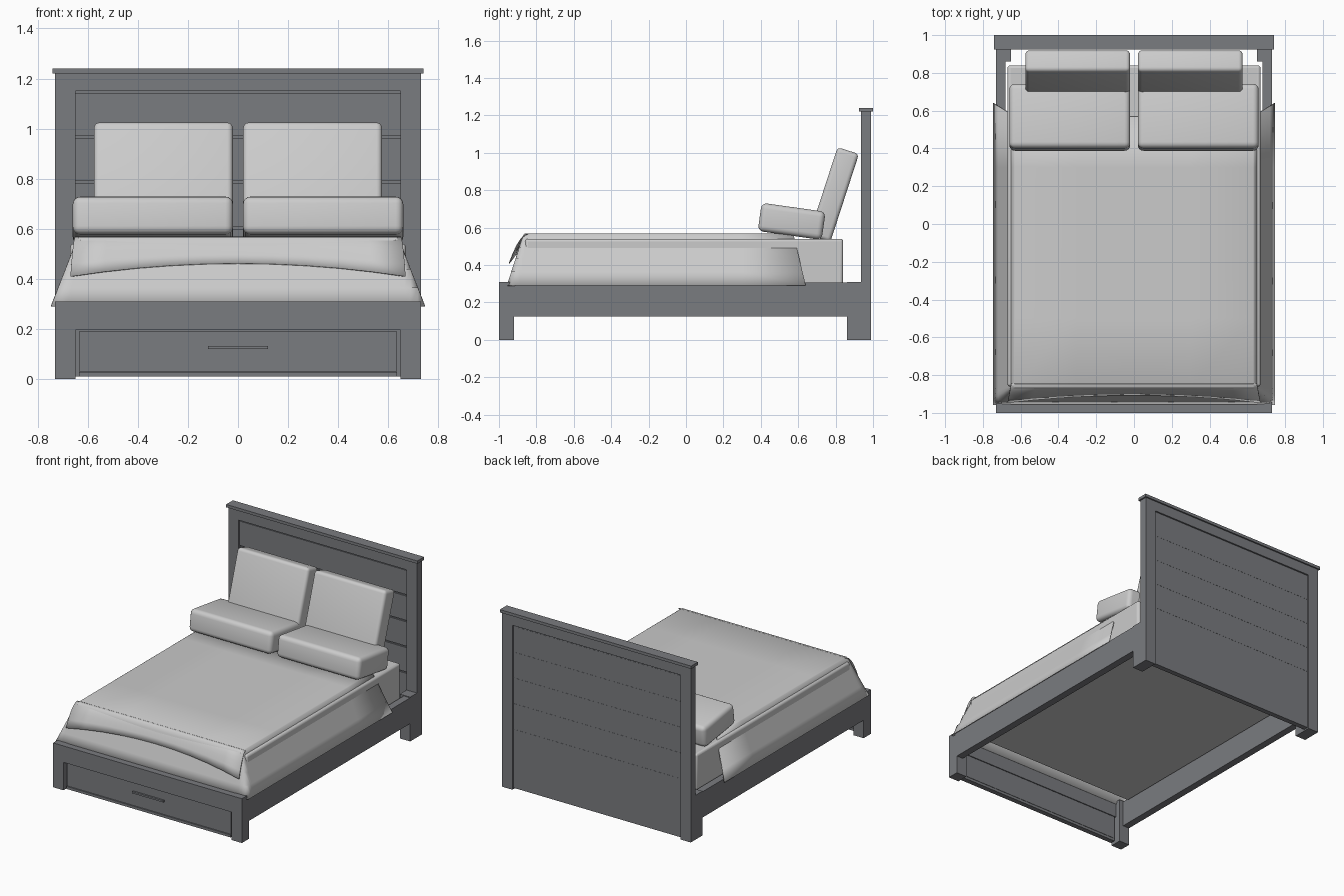
import bpy, bmesh, math
from mathutils import Matrix

if "Cube" in bpy.data.objects:
    bpy.data.objects.remove(bpy.data.objects["Cube"])

dark = bpy.data.materials.new("dark_grey_wood")
dark.diffuse_color = (0.195, 0.2, 0.215, 1)
dark.use_nodes = True
dark.node_tree.nodes["Principled BSDF"].inputs["Base Color"].default_value = dark.diffuse_color


def finish(name, bm, mat=None):
    bmesh.ops.recalc_face_normals(bm, faces=bm.faces)
    me = bpy.data.meshes.new(name)
    bm.to_mesh(me)
    bm.free()
    if mat:
        me.materials.append(mat)
    ob = bpy.data.objects.new(name, me)
    bpy.context.collection.objects.link(ob)
    return ob


def smooth(ob, angle=40):
    bpy.ops.object.select_all(action='DESELECT')
    ob.select_set(True)
    bpy.context.view_layer.objects.active = ob
    bpy.ops.object.shade_smooth_by_angle(angle=math.radians(angle))


def box(name, x, y, z, mat=dark):
    """Box from (min, max) ranges."""
    bm = bmesh.new()
    bmesh.ops.create_cube(bm, size=1)
    for v in bm.verts:
        v.co = [r[0] + (c + 0.5) * (r[1] - r[0]) for r, c in zip((x, y, z), v.co)]
    return finish(name, bm, mat)


def pair(name, x, y, z):
    """Left and right copies of a box."""
    box(name + "_right", x, y, z)
    box(name + "_left", (-x[1], -x[0]), y, z)


def pillow(name, size, loc, tilt, bevel):
    """Cushion pair: tilted rounded boxes."""
    for side, s in (("right", 1), ("left", -1)):
        bm = bmesh.new()
        bmesh.ops.create_cube(bm, size=1)
        for v in bm.verts:
            v.co = [a * b for a, b in zip(v.co, size)]
        bmesh.ops.bevel(bm, geom=bm.edges[:], offset=bevel, segments=4,
                        profile=0.5, affect='EDGES')
        bmesh.ops.transform(bm, matrix=Matrix.Translation((s * loc[0], loc[1], loc[2]))
                            @ Matrix.Rotation(math.radians(tilt), 4, 'X'), verts=bm.verts)
        smooth(finish(name + "_" + side, bm), 60)


def grid(name, us, vs, fn, thick):
    """Cloth surface from a parametric function."""
    bm = bmesh.new()
    rows = [[bm.verts.new(fn(u, v)) for u in us] for v in vs]
    for a, b in zip(rows, rows[1:]):
        for i in range(len(us) - 1):
            bm.faces.new((a[i], a[i + 1], b[i + 1], b[i]))
    ob = finish(name, bm)
    m = ob.modifiers.new("thickness", 'SOLIDIFY')
    m.thickness, m.offset = thick, 0
    smooth(ob, 60)
    return ob


# Headboard
pair("headboard_post", (0.65, 0.73), (0.935, 0.99), (0, 1.22))
box("headboard_cap", (-0.74, 0.74), (0.925, 1.0), (1.22, 1.24))
box("headboard_top_rail", (-0.65, 0.65), (0.935, 0.99), (1.15, 1.22))
box("headboard_backing", (-0.65, 0.65), (0.955, 0.979), (0.01, 1.15))
for i in range(4):
    top = 1.14 - 0.18 * i
    box(f"headboard_plank_{i + 1}", (-0.65, 0.65), (0.945, 0.98), (top - 0.17, top))
box("headboard_lower_panel", (-0.65, 0.65), (0.945, 0.98), (0.01, 0.42))

# Frame: legs, side rails, foot rail
pair("back_leg", (0.65, 0.73), (0.86, 0.935), (0, 0.31))
pair("front_leg", (0.65, 0.73), (-1.0, -0.92), (0, 0.31))
pair("side_rail", (0.68, 0.73), (-0.92, 0.86), (0.125, 0.305))
box("foot_rail", (-0.65, 0.65), (-1.0, -0.955), (0.195, 0.31))

# Drawer
box("drawer_front", (-0.635, 0.635), (-0.985, -0.955), (0.03, 0.19))
box("drawer_bottom_strip", (-0.635, 0.635), (-0.99, -0.955), (0.01, 0.028))
box("drawer_handle", (-0.12, 0.12), (-0.998, -0.985), (0.12, 0.132))

# Mattress
mattress = box("mattress", (-0.67, 0.67), (-0.86, 0.84), (0.28, 0.54), None)
rounding = mattress.modifiers.new("round", 'BEVEL')
rounding.width, rounding.segments = 0.015, 3
smooth(mattress)

# Blanket: flat top with a sloping skirt on three sides
TS = [1, 0.75, 0.5, 0.3, 0.15, 0.05, 0]
us = [-0.63 - 0.115 * t for t in TS] + [-0.3, 0, 0.3] + [0.63 + 0.115 * t for t in TS[::-1]]
vs = [-0.86 - 0.095 * t for t in TS] + [-0.5, -0.1, 0.3, 0.57]


def drop(t):
    if t < 0.15:
        return 0.025 * (t / 0.15) ** 2
    return 0.025 + 0.25 * (t - 0.15) / 0.85


def blanket(u, v):
    dx = max(0, (abs(u) - 0.63) / 0.115)
    dy = max(0, (-0.86 - v) / 0.095)
    y = v + (0.07 * dx if v > 0.5 else 0)
    return u, y, 0.565 - drop(max(dx, dy))


grid("blanket", us, vs, blanket, 0.006)


# Turned-down fold at the foot end, with an arched lower edge
def fold(u, v):
    k = (u / 0.65) ** 2
    y = -0.845 - (0.06 + 0.04 * k) * v
    z = 0.566 - (0.105 + 0.052 * k) * v ** 1.8
    return u * (1 + 0.03 * v), y, z


grid("foot_fold", [-0.65 + 0.13 * i for i in range(11)],
     [0, 0.15, 0.3, 0.45, 0.6, 0.8, 1], fold, 0.005)

# Pillows
pillow("back_pillow", (0.555, 0.12, 0.495), (0.298, 0.791, 0.776), -18, 0.022)
pillow("front_pillow", (0.64, 0.345, 0.152), (0.34, 0.565, 0.633), -8, 0.03)
